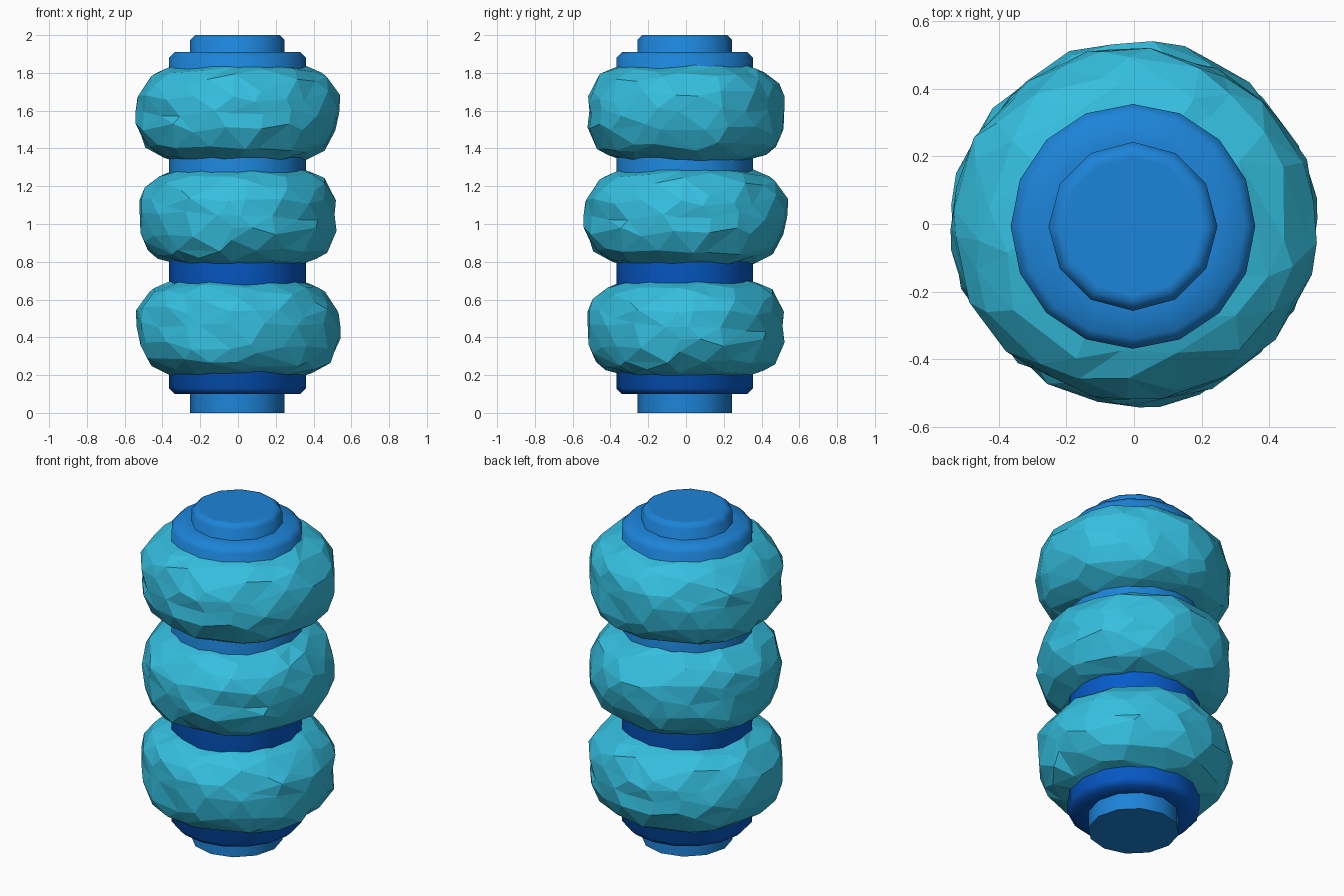
import bpy, bmesh, math, random
from mathutils import Vector

if "Cube" in bpy.data.objects:
    bpy.data.objects.remove(bpy.data.objects["Cube"])


def material(name, rgb):
    m = bpy.data.materials.new(name)
    m.diffuse_color = (*rgb, 1)
    m.use_nodes = True
    m.node_tree.nodes["Principled BSDF"].inputs["Base Color"].default_value = m.diffuse_color
    return m


TEAL = material("teal stone", (0.035, 0.52, 0.74))
BLUE = material("bright blue", (0.012, 0.23, 0.69))
DEEP = material("deep blue", (0.002, 0.105, 0.60))


def add_object(name, bm, mat):
    bmesh.ops.recalc_face_normals(bm, faces=bm.faces)
    me = bpy.data.meshes.new(name)
    bm.to_mesh(me)
    bm.free()
    me.materials.append(mat)
    ob = bpy.data.objects.new(name, me)
    bpy.context.collection.objects.link(ob)
    return ob


def lathe(name, profile, sides, mat):
    """Closed turned solid from (radius, z) points."""
    bm = bmesh.new()
    rings = []
    for r, z in profile:
        rings.append([bm.verts.new((r * math.sin(2 * math.pi * i / sides) - 0.003,
                                    r * math.cos(2 * math.pi * i / sides) - 0.007, z))
                      for i in range(sides)])
    for a, b in zip(rings, rings[1:]):
        for i in range(sides):
            j = (i + 1) % sides
            bm.faces.new((a[i], a[j], b[j], b[i]))
    bm.faces.new(rings[0])
    bm.faces.new(rings[-1])
    ob = add_object(name, bm, mat)
    bpy.ops.object.select_all(action='DESELECT')
    ob.select_set(True)
    bpy.context.view_layer.objects.active = ob
    bpy.ops.object.shade_smooth_by_angle(angle=math.radians(50))
    return ob


# Central axle and the two-tone collar around it
lathe("axle", [(0.25, 0), (0.25, 1.975), (0.225, 2.0), (0.205, 2.0)], 12, BLUE)
lathe("lower_collar", [(0.24, 0.1), (0.332, 0.1), (0.362, 0.13), (0.362, 1.04)], 16, DEEP)
lathe("upper_collar", [(0.362, 1.04), (0.362, 1.88), (0.332, 1.91), (0.24, 1.91)], 16, BLUE)


# One lumpy faceted stone, repeated with quarter turns
def stone(name, z, turn):
    rng = random.Random(11)
    rx, ry, rz, p = 0.542, 0.52, 0.287, 3.0
    bm = bmesh.new()
    bmesh.ops.create_icosphere(bm, subdivisions=3, radius=1)
    for v in bm.verts:
        d = v.co + Vector([rng.uniform(-0.1, 0.1) for _ in range(3)])
        d.normalize()
        # flattened, square-shouldered cross-section, circular in plan
        q = math.hypot(d.x, d.y) ** p + abs(d.z * 0.31 / rz) ** p
        s = q ** (-1 / p) * rng.uniform(0.97, 1.02)
        v.co = (d.x * s * rx, d.y * s * ry, d.z * s * 0.31)
    ob = add_object(name, bm, TEAL)
    ob.location.z = z
    ob.rotation_euler.z = turn


for i, (label, z) in enumerate((("top", 1.587), ("middle", 1.037), ("bottom", 0.447))):
    stone(label + "_stone", z, i * math.pi / 2)
